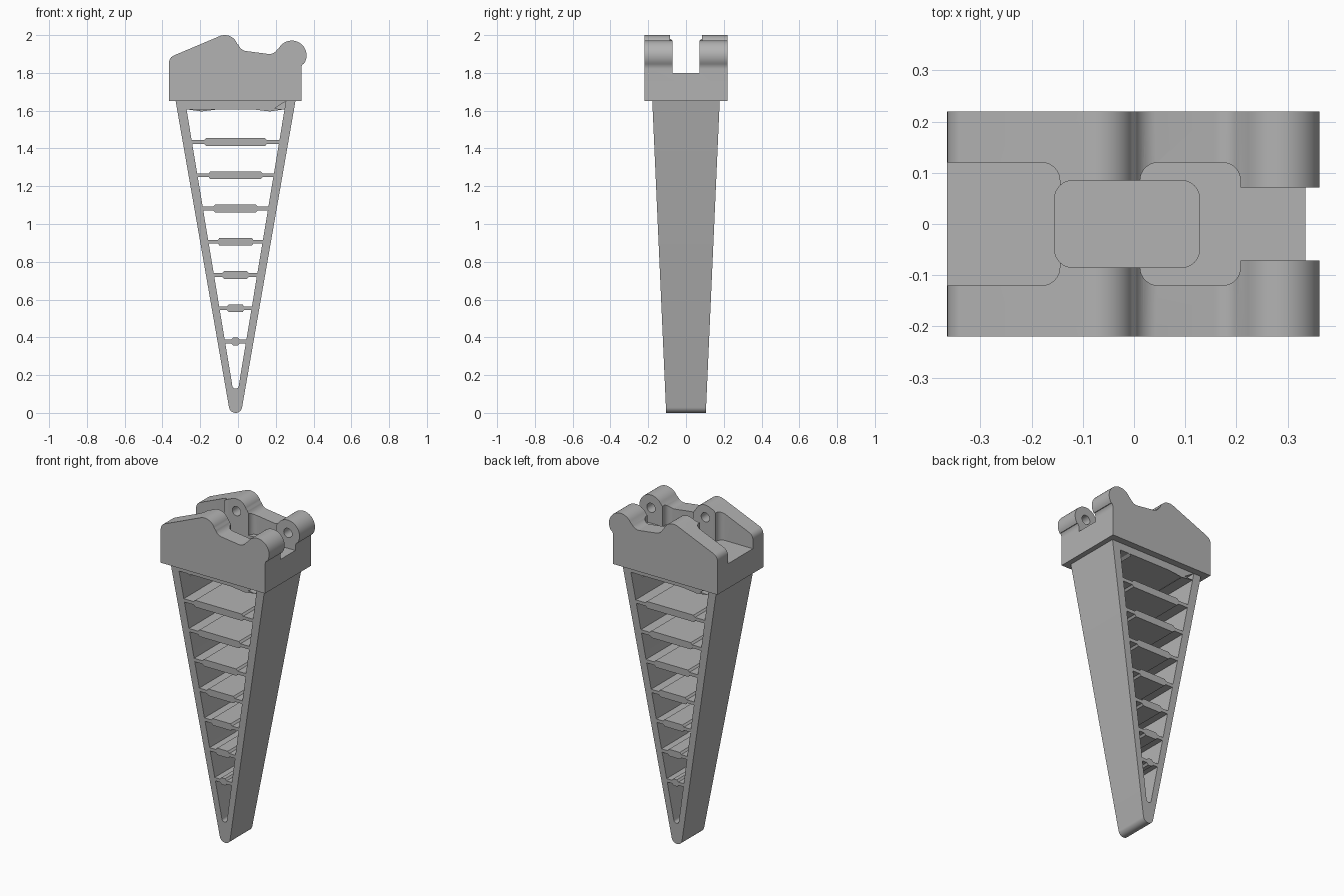
import bpy
import bmesh
from math import radians, cos, sin
from mathutils import Matrix

cube = bpy.data.objects.get("Cube")
if cube:
    bpy.data.objects.remove(cube)

grey = bpy.data.materials.new("plain grey")
grey.use_nodes = True
grey.diffuse_color = (0.45, 0.45, 0.45, 1)
grey.node_tree.nodes["Principled BSDF"].inputs["Base Color"].default_value = grey.diffuse_color


def arc(cx, cz, r, start, end, steps=10):
    angles = [radians(start + (end - start) * i / steps) for i in range(steps + 1)]
    return [(cx + r * cos(a), cz + r * sin(a)) for a in angles]


def finish(name, bm):
    bmesh.ops.recalc_face_normals(bm, faces=bm.faces)
    mesh = bpy.data.meshes.new(name)
    bm.to_mesh(mesh)
    bm.free()
    mesh.materials.append(grey)
    obj = bpy.data.objects.new(name, mesh)
    bpy.context.collection.objects.link(obj)
    return obj


def prism(name, outline, low, high):
    """Join two copies of a 2D outline; low and high place each point in 3D."""
    bm = bmesh.new()
    a = [bm.verts.new(low(*p)) for p in outline]
    b = [bm.verts.new(high(*p)) for p in outline]
    bm.faces.new(a)
    bm.faces.new(b[::-1])
    for i in range(len(a)):
        j = (i + 1) % len(a)
        bm.faces.new((a[i], b[i], b[j], a[j]))
    return finish(name, bm)


def smooth(obj):
    bpy.ops.object.select_all(action="DESELECT")
    obj.select_set(True)
    bpy.context.view_layer.objects.active = obj
    bpy.ops.object.shade_smooth_by_angle(angle=radians(30))


# Finger: tapered in width and in depth
MID = -0.013
TOP = 1.65


def depth(z):
    return 0.105 + 0.0445 * z


def inner(z):
    return 0.017 + 0.1655 * (z - 0.142)


def finger_part(name, outline):
    obj = prism(name, outline,
                lambda x, z: (x + MID, -depth(z), z),
                lambda x, z: (x + MID, depth(z), z))
    smooth(obj)


finger_part("finger_walls",
            [(-0.317, TOP)] + arc(0, 0.035, 0.035, 190, 350, 16) + [(0.317, TOP), (inner(TOP), TOP)]
            + arc(0, 0.145, 0.017, -10, -170, 12) + [(-inner(TOP), TOP)])


def rib(name, z, thin, thick, top=None):
    """Cross rib with a thicker, bevelled middle; top makes its upper side flat."""
    half = 0.018 + 0.1365 * (z - 0.378)
    lower = [(inner(z - thin), z - thin), (half + 0.004, z - thin),
             (half - 0.006, z - thick)]
    if top:
        upper = [(inner(top), top)]
    else:
        upper = [(half - 0.006, z + thick), (half + 0.004, z + thin),
                 (inner(z + thin), z + thin)]
    right = lower + upper if top else lower + [None] + upper
    if top:
        outline = right + [(-x, h) for x, h in reversed(right)]
    else:
        side = lower[::-1] + upper[::-1]
        outline = side + [(-x, h) for x, h in upper + lower]
    finger_part(name, outline)


for i in range(7):
    rib(f"cross_rib_{i + 1}", 0.378 + 0.176 * i, 0.010, 0.021)
rib("top_rib", 1.617, 0.010, 0.021, TOP)

# Mounting head: side profile with two rounded hinge knuckles
profile = ([(0.335, TOP), (-0.365, TOP)]
           + arc(-0.325, 1.855, 0.04, 180, 114, 6)
           + arc(-0.07, 1.93, 0.07, 114, 20, 14)
           + arc(0.05, 1.965, 0.05, 200, 260, 8)
           + arc(0.165, 1.95, 0.05, 260, 325, 8)
           + arc(0.285, 1.893, 0.078, 150, -35, 24)
           + arc(0.385, 1.82, 0.05, 145, 180, 6))
head = prism("mounting_head", profile,
             lambda x, z: (x, -0.22, z), lambda x, z: (x, 0.22, z))


def pocket(x0, x1, half, floor, r):
    """Cutter with a rounded rectangular plan."""
    if r:
        plan = (arc(x1 - r, half - r, r, 0, 90, 8) + arc(x0 + r, half - r, r, 90, 180, 8)
                + arc(x0 + r, r - half, r, 180, 270, 8) + arc(x1 - r, r - half, r, 270, 360, 8))
    else:
        plan = [(x0, -half), (x1, -half), (x1, half), (x0, half)]
    return prism("pocket_cutter", plan,
                 lambda x, y: (x, y, floor), lambda x, y: (x, y, 2.2))


def pin_hole(x, z):
    """Blind hole in both cheeks."""
    bm = bmesh.new()
    bmesh.ops.create_cone(bm, cap_ends=True, segments=32, radius1=0.028, radius2=0.028,
                          depth=0.34, matrix=Matrix.Translation((x, 0, z))
                          @ Matrix.Rotation(radians(90), 4, "X"))
    return finish("pin_cutter", bm)


cutters = [pocket(-0.5, -0.145, 0.12, 1.80, 0.035),
           pocket(0.012, 0.208, 0.12, 1.80, 0.035),
           pocket(0.10, 0.50, 0.0715, 1.80, 0),
           pocket(-0.155, 0.128, 0.085, 1.70, 0.035),
           pin_hole(-0.07, 1.925), pin_hole(0.285, 1.893)]

bpy.context.view_layer.objects.active = head
for cutter in cutters:
    cutter.hide_render = True
    mod = head.modifiers.new("cut", "BOOLEAN")
    mod.operation = "DIFFERENCE"
    mod.solver = "EXACT"
    mod.object = cutter
    bpy.ops.object.modifier_apply(modifier=mod.name)
    bpy.data.objects.remove(cutter)
smooth(head)
